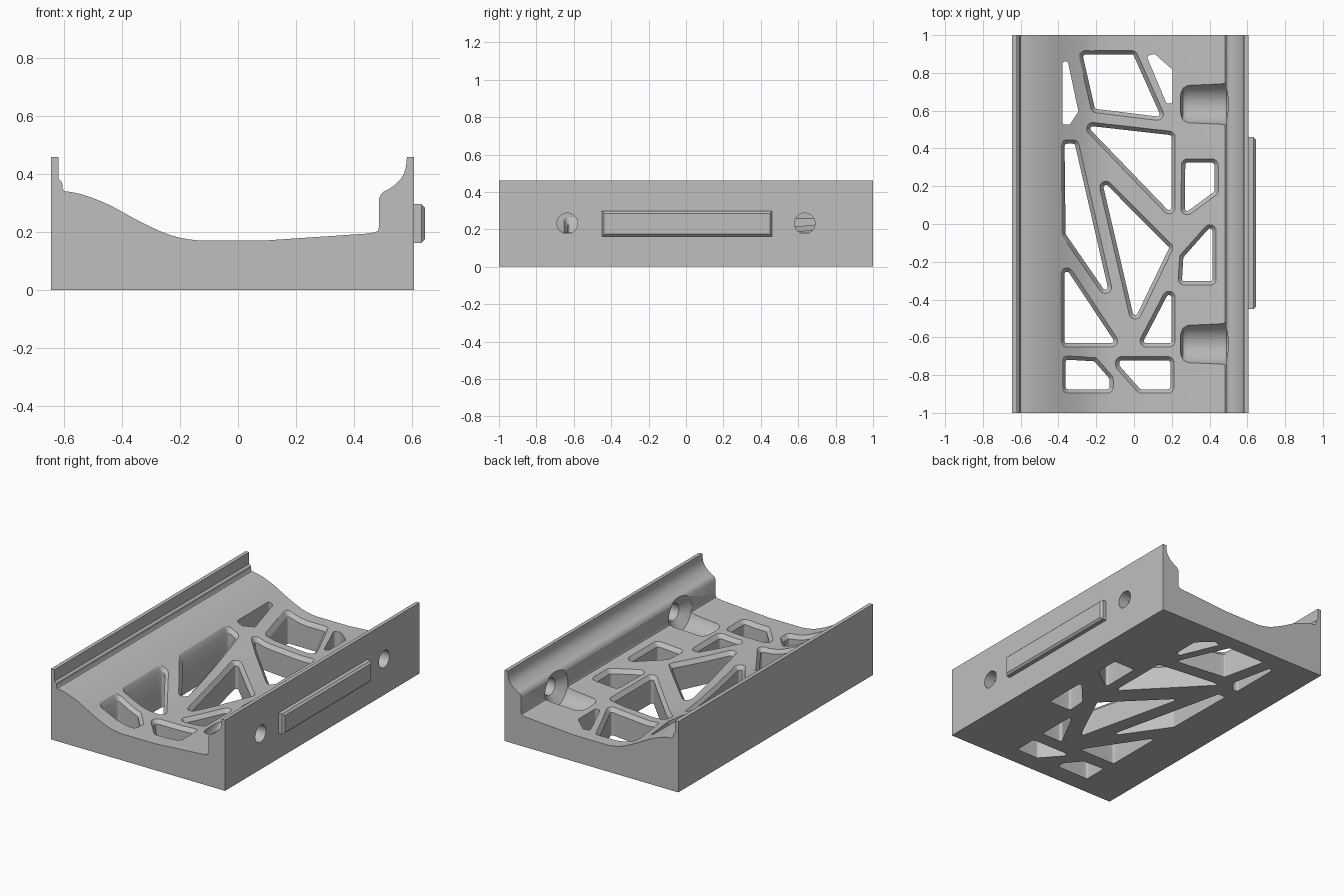
import bpy, bmesh, math
from mathutils import Vector

if "Cube" in bpy.data.objects:
    bpy.data.objects.remove(bpy.data.objects["Cube"], do_unlink=True)

grey = bpy.data.materials.new("plain grey")
grey.use_nodes = True
grey.diffuse_color = (0.52, 0.52, 0.52, 1)
grey.node_tree.nodes["Principled BSDF"].inputs["Base Color"].default_value = grey.diffuse_color


def make_object(name, bm):
    bmesh.ops.recalc_face_normals(bm, faces=bm.faces)
    mesh = bpy.data.meshes.new(name)
    bm.to_mesh(mesh)
    bm.free()
    mesh.materials.append(grey)
    obj = bpy.data.objects.new(name, mesh)
    bpy.context.collection.objects.link(obj)
    return obj


def loft(bm, rings):
    """Join equal-length closed rings and cap both ends."""
    loops = [[bm.verts.new(p) for p in ring] for ring in rings]
    for low, high in zip(loops, loops[1:]):
        for i in range(len(low)):
            j = (i + 1) % len(low)
            bm.faces.new((low[i], low[j], high[j], high[i]))
    bm.faces.new(loops[0][::-1])
    bm.faces.new(loops[-1])


def smooth(points, steps=5):
    """Catmull-Rom curve through the points."""
    pts = [Vector(p) for p in points]
    pts = [pts[0]] + pts + [pts[-1]]
    out = []
    for a, b, c, d in zip(pts, pts[1:], pts[2:], pts[3:]):
        for k in range(steps):
            t = k / steps
            out.append(0.5 * (2 * b + (c - a) * t + (2 * a - 5 * b + 4 * c - d) * t * t
                              + (3 * b - a - 3 * c + d) * t ** 3))
    return out + [pts[-1]]


# Cross-section of the tray, left lip to right wall
slope = smooth([(-0.6, 0.342), (-0.54, 0.331), (-0.45, 0.297), (-0.35, 0.243),
                (-0.26, 0.2), (-0.2, 0.181), (-0.14, 0.172)])
floor = slope + [Vector(p) for p in [(0.1, 0.172), (0.44, 0.195)]]
cove = smooth([(0.487, 0.318), (0.5, 0.338), (0.53, 0.355), (0.56, 0.382),
               (0.577, 0.415), (0.583, 0.46)], 4)
profile = ([(-0.645, 0), (-0.645, 0.46), (-0.62, 0.46), (-0.62, 0.385), (-0.607, 0.372),
            (-0.605, 0.35)] + [tuple(p) for p in floor]
           + [(0.47, 0.199), (0.483, 0.205), (0.487, 0.218)]
           + [tuple(p) for p in cove] + [(0.607, 0.46), (0.607, 0)])
bm = bmesh.new()
loft(bm, [[(x, y, z) for x, z in profile] for y in (-1, 1)])
body = make_object("tray_body", bm)


def floor_height(x):
    for a, b in zip(floor, floor[1:]):
        if a.x <= x <= b.x:
            return a.y + (b.y - a.y) * (x - a.x) / (b.x - a.x)
    return floor[-1].y


def rounded(corners, radius):
    """Outline with filleted corners: list of (point, inward normal)."""
    pts = [Vector(p) for p in corners]
    n = len(pts)
    if sum(pts[i - 1].cross(pts[i]) for i in range(n)) < 0:
        pts.reverse()
    arcs = []
    for i, p in enumerate(pts):
        a, b = pts[i - 1] - p, pts[(i + 1) % n] - p
        half = a.angle(b) / 2
        reach = min(radius / math.tan(half), 0.9 * min(a.length, b.length))
        r = reach * math.tan(half)
        u, v = a.normalized(), b.normalized()
        centre = p + (u + v).normalized() * (r / math.sin(half))
        start, sweep = p + u * reach - centre, math.pi - 2 * half
        arc = []
        for k in range(7):
            t = sweep * k / 6
            d = Vector((start.x * math.cos(t) - start.y * math.sin(t),
                        start.x * math.sin(t) + start.y * math.cos(t)))
            arc.append((centre + d, -d.normalized()))
        arcs.append(arc)
    out = []
    for i, arc in enumerate(arcs):
        out += arc
        p, normal = arc[-1]
        q = arcs[(i + 1) % n][0][0]
        count = max(1, int((q - p).length / 0.05))
        out += [(p.lerp(q, k / count), normal) for k in range(1, count)]
    return out


# Lightening windows: chamfered ones, then two plain slivers
windows = [
    [(-0.3, 0.92), (0.01, 0.92), (0.18, 0.54), (-0.225, 0.59)],
    [(-0.31, 0.55), (0.22, 0.49), (0.22, 0)],
    [(-0.39, 0.447), (-0.296, 0.447), (-0.077, -0.505), (-0.384, -0.06)],
    [(-0.21, 0.305), (0.214, -0.12), (-0.005, -0.574)],
    [(-0.39, -0.15), (-0.055, -0.653), (-0.39, -0.653)],
    [(0.22, -0.246), (0.22, -0.653), (0.008, -0.653)],
    [(-0.384, -0.695), (-0.2, -0.705), (-0.108, -0.81), (-0.108, -0.897), (-0.384, -0.897)],
    [(-0.103, -0.7), (0.214, -0.7), (0.214, -0.897), (0.024, -0.897), (-0.098, -0.76)],
    [(0.25, 0.347), (0.447, 0.347), (0.447, 0.16), (0.246, 0.013)],
    [(0.437, 0.055), (0.437, -0.325), (0.23, -0.325), (0.24, -0.167)],
]
slivers = [
    [(-0.378, 0.86), (-0.35, 0.86), (-0.294, 0.595), (-0.34, 0.526), (-0.378, 0.526)],
    [(0.066, 0.89), (0.11, 0.9), (0.204, 0.817), (0.204, 0.638), (0.172, 0.638)],
]
bm = bmesh.new()
for corners in windows:
    ring = rounded(corners, 0.035)
    inner = [p + d * 0.022 for p, d in ring]
    loft(bm, [[(p.x, p.y, -0.1) for p in inner],
              [(p.x, p.y, floor_height(p.x) - 0.025) for p in inner],
              [(p.x, p.y, floor_height(p.x) + 0.002) for p, d in ring],
              [(p.x, p.y, 0.6) for p, d in ring]])
for corners in slivers:
    ring = rounded(corners, 0.013)
    loft(bm, [[(p.x, p.y, z) for p, d in ring] for z in (-0.1, 0.6)])

# Screw seats: round-ended troughs, countersinks and bores through the wall
seat = [(0.245, 0.05), (0.248, 0.078), (0.26, 0.098), (0.285, 0.11), (0.475, 0.113),
        (0.49, 0.12), (0.535, 0.055), (0.7, 0.055)]
for y in (-0.635, 0.635):
    angles = [math.tau * k / 40 for k in range(40)]
    loft(bm, [[(x, y + r * math.cos(a), 0.232 + r * math.sin(a)) for a in angles]
              for x, r in seat])
cutter = make_object("window_cutter", bm)
cutter.hide_render = True

cut = body.modifiers.new("windows", "BOOLEAN")
cut.object = cutter
cut.solver = "EXACT"
bpy.ops.object.select_all(action="DESELECT")
bpy.context.view_layer.objects.active = body
body.select_set(True)
bpy.ops.object.modifier_apply(modifier=cut.name)
bpy.data.objects.remove(cutter, do_unlink=True)
bpy.ops.object.shade_smooth_by_angle(angle=math.radians(30))

# Chamfered rail on the outer right wall
bm = bmesh.new()
loft(bm, [[(x, 0.005 + sy * (0.455 - inset), 0.23 + sz * (0.067 - inset))
           for sy, sz in ((-1, -1), (1, -1), (1, 1), (-1, 1))]
          for x, inset in ((0.6, 0), (0.633, 0), (0.645, 0.012))])
make_object("side_rail", bm)
